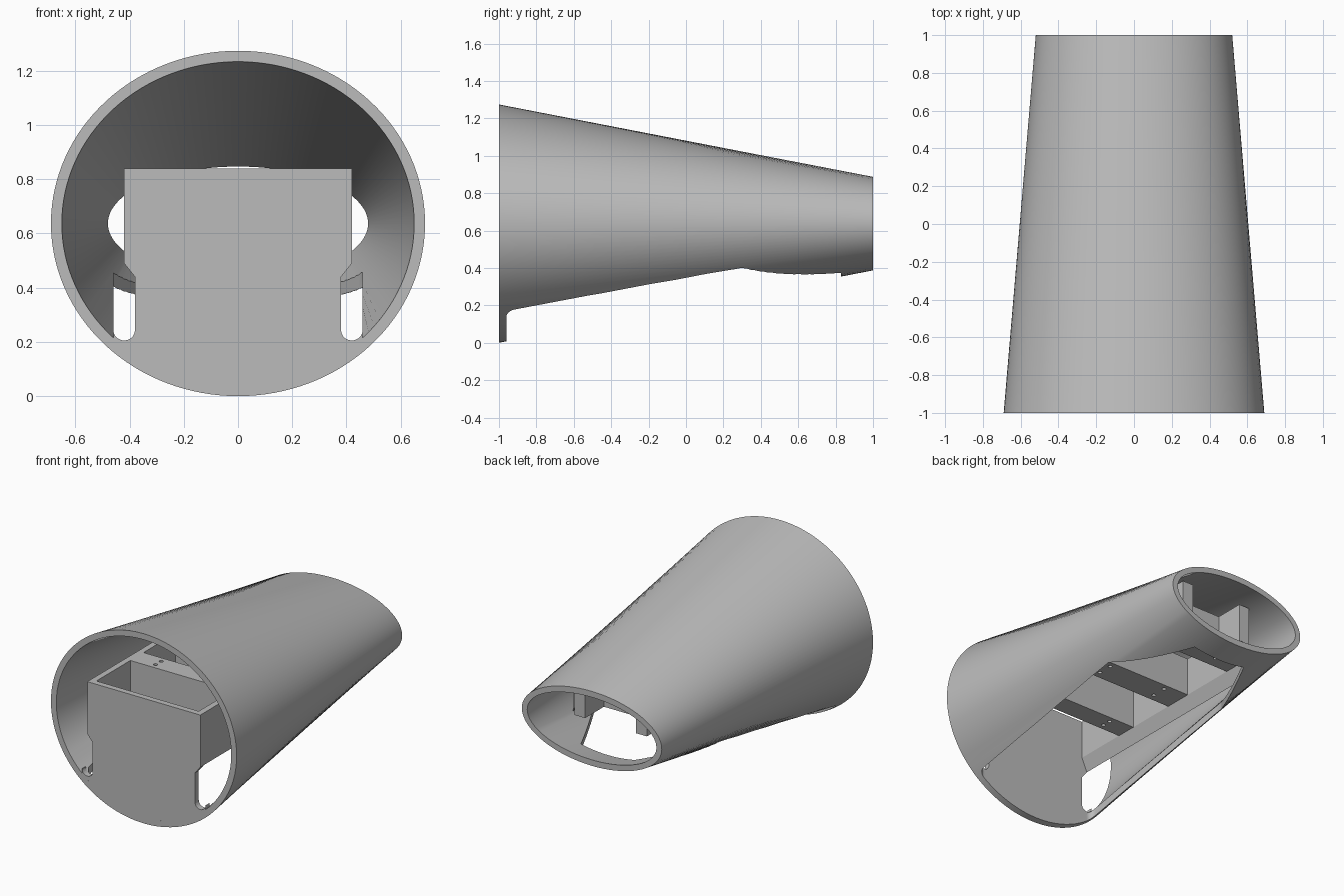
import bpy, bmesh, math
from mathutils import Vector

if "Cube" in bpy.data.objects:
    bpy.data.objects.remove(bpy.data.objects["Cube"], do_unlink=True)

grey = bpy.data.materials.new("plain_grey")
grey.use_nodes = True
grey.diffuse_color = (0.5, 0.5, 0.5, 1)
grey.node_tree.nodes["Principled BSDF"].inputs["Base Color"].default_value = (0.5, 0.5, 0.5, 1)

MID = 0.637      # height of the tube axis
WALL = 0.04      # wall thickness
TOP = 0.84       # top of the tray


def finish(bm, name):
    bmesh.ops.recalc_face_normals(bm, faces=bm.faces)
    mesh = bpy.data.meshes.new(name)
    bm.to_mesh(mesh)
    bm.free()
    obj = bpy.data.objects.new(name, mesh)
    bpy.context.collection.objects.link(obj)
    mesh.materials.append(grey)
    return obj


def prism(name, points, offset):
    """Extrude a closed outline by an offset."""
    bm = bmesh.new()
    face = bm.faces.new([bm.verts.new(p) for p in points])
    ext = bmesh.ops.extrude_face_region(bm, geom=[face])
    verts = [v for v in ext["geom"] if isinstance(v, bmesh.types.BMVert)]
    bmesh.ops.translate(bm, verts=verts, vec=Vector(offset))
    return finish(bm, name)


def box(name, x0, x1, y0, y1, z0, z1):
    return prism(name, [(x0, y0, z0), (x1, y0, z0), (x1, y1, z0), (x0, y1, z0)],
                 (0, 0, z1 - z0))


def cut(obj, cutter):
    mod = obj.modifiers.new("cut", "BOOLEAN")
    mod.operation = "DIFFERENCE"
    mod.solver = "EXACT"
    mod.object = cutter
    bpy.context.view_layer.objects.active = obj
    bpy.ops.object.modifier_apply(modifier=mod.name)
    bpy.data.objects.remove(cutter, do_unlink=True)


def arc(cx, cy, r, a0, a1, steps=10):
    return [(cx + r * math.cos(math.radians(a0 + (a1 - a0) * i / steps)),
             cy + r * math.sin(math.radians(a0 + (a1 - a0) * i / steps)))
            for i in range(steps + 1)]


# Tapered oval tube
N = 128
bm = bmesh.new()
rings = []
for y, rx, rz in ((-1, 0.69, MID), (1, 0.52, 0.25), (1, 0.52 - WALL, 0.25 - WALL),
                  (-1, 0.69 - WALL, MID - WALL)):
    rings.append([bm.verts.new((rx * math.cos(2 * math.pi * i / N), y,
                                MID + rz * math.sin(2 * math.pi * i / N))) for i in range(N)])
for k in range(4):
    a, b = rings[k], rings[(k + 1) % 4]
    for i in range(N):
        j = (i + 1) % N
        bm.faces.new((a[i], a[j], b[j], b[i]))
shell = finish(bm, "tapered_shell")

# Belly opening, narrowing towards the back
half = arc(0.42, -0.92, 0.04, -90, 0) + [(0.46, 0.3), (0.2, 0.83)]
outline = half + [(-x, y) for x, y in reversed(half)]
cut(shell, prism("belly_cutter", [(x, y, -0.2) for x, y in outline], (0, 0, 0.8)))

bpy.ops.object.select_all(action="DESELECT")
shell.select_set(True)
bpy.context.view_layer.objects.active = shell
bpy.ops.object.shade_smooth_by_angle(angle=math.radians(30))

# Front wall: lower oval fill with two round-bottomed notches and a tall panel
rx, rz = 0.69 - WALL, MID - WALL
side = []
for i in range(25):
    x = 0.46 * i / 24
    side.append((x, MID - rz * math.sqrt(1 - (x / rx) ** 2)))
side += arc(0.42, 0.245, 0.04, 0, -180)
side += [(0.38, 0.44), (0.42, 0.49), (0.42, TOP)]
profile = side + [(-x, z) for x, z in reversed(side[1:])]
prism("front_wall", [(x, -1, z) for x, z in profile], (0, WALL, 0))

# Tray side walls with a sloped lower edge
for s, label in ((1, "left"), (-1, "right")):
    section = [(0.38, TOP), (0.42, TOP), (0.42, 0.49), (0.38, 0.58)]
    prism(label + "_tray_wall", [(s * x, -0.96, z) for x, z in section], (0, 1.56, 0))
    box(label + "_rear_lug", *sorted((s * 0.19, s * 0.27)), 0.6, 0.8, 0.58, TOP)

# Cross bars between the pockets, with screw holes
bars = {"front": (-0.6, -0.46, (-0.56, -0.5)),
        "middle": (-0.12, 0.07, (-0.07, 0.03)),
        "rear": (0.45, 0.6, (0.53,))}
for label, (y0, y1, holes) in bars.items():
    bar = box(label + "_cross_bar", -0.38, 0.38, y0, y1, 0.58, TOP)
    for x in (-0.22, 0.22):
        for y in holes:
            ring = arc(x, y, 0.013, 0, 345, 23)
            cut(bar, prism("hole_cutter", [(px, py, 0.5) for px, py in ring], (0, 0, 0.4)))
